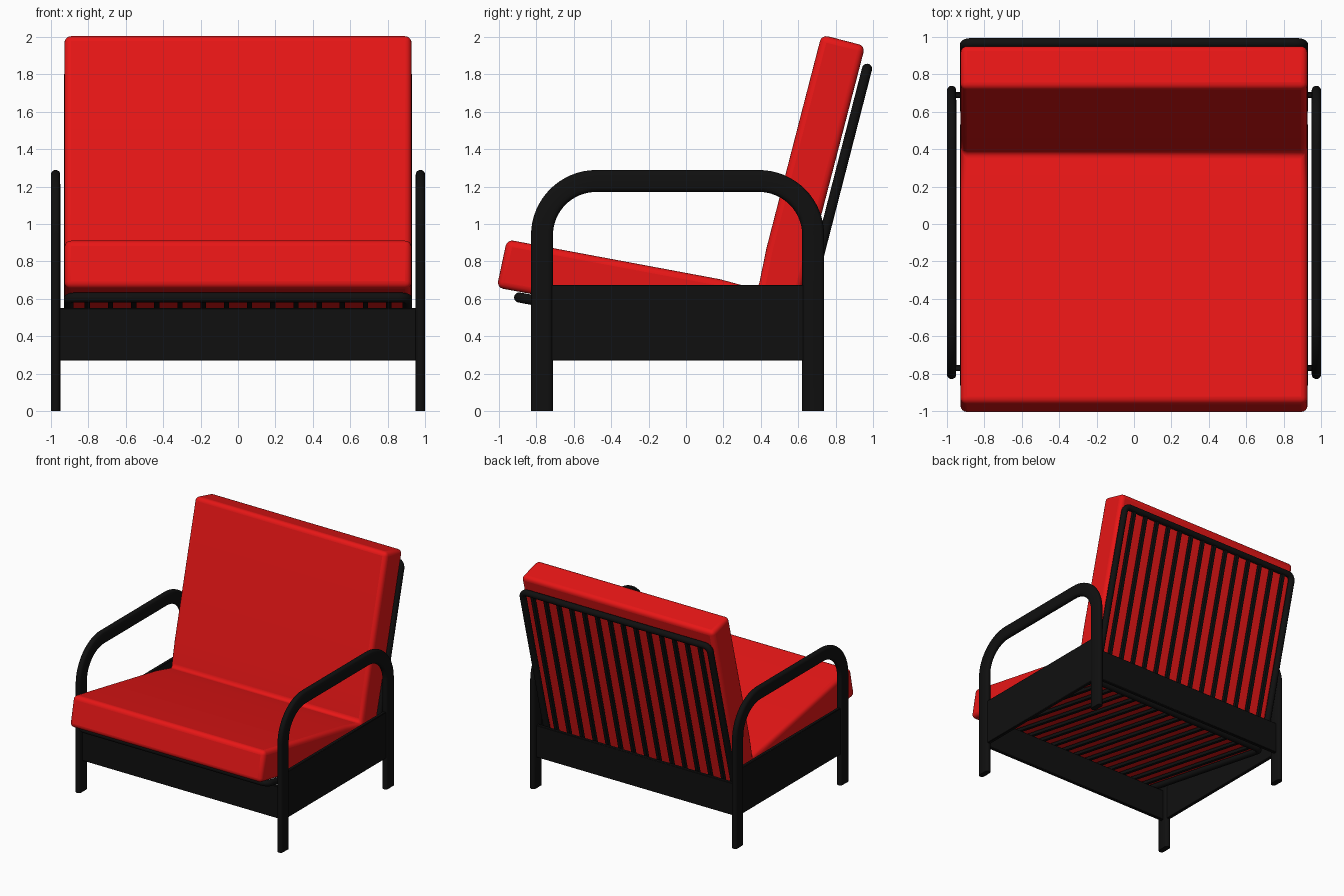
import bpy, bmesh, math
from mathutils import Vector as V

if "Cube" in bpy.data.objects:
    bpy.data.objects.remove(bpy.data.objects["Cube"])

def material(name, rgb):
    m = bpy.data.materials.new(name)
    m.diffuse_color = (*rgb, 1)
    m.use_nodes = True
    m.node_tree.nodes["Principled BSDF"].inputs["Base Color"].default_value = m.diffuse_color
    return m

RED = material("red_fabric", (0.8, 0.008, 0.008))
BLACK = material("black_metal", (0.005, 0.005, 0.005))

def finish(name, bm, mat, bevel=0, segs=2):
    bmesh.ops.recalc_face_normals(bm, faces=bm.faces[:])
    me = bpy.data.meshes.new(name)
    bm.to_mesh(me)
    bm.free()
    ob = bpy.data.objects.new(name, me)
    bpy.context.collection.objects.link(ob)
    me.materials.append(mat)
    if bevel:
        b = ob.modifiers.new("bevel", 'BEVEL')
        b.width, b.segments = bevel, segs
        b.limit_method, b.angle_limit = 'ANGLE', math.radians(40)
    bpy.ops.object.select_all(action='DESELECT')
    ob.select_set(True)
    bpy.context.view_layer.objects.active = ob
    bpy.ops.object.shade_smooth_by_angle(angle=math.radians(35))
    return ob

def box(name, center, size, mat=BLACK):
    bm = bmesh.new()
    bmesh.ops.create_cube(bm, size=1)
    for v in bm.verts:
        v.co = V([c * s for c, s in zip(v.co, size)]) + V(center)
    return finish(name, bm, mat, 0.004, 1)

def rounded(corners, r, closed, steps=10):
    """Polyline with its square corners filleted."""
    out, n = [], len(corners)
    for i, p in enumerate(corners):
        if not closed and i in (0, n - 1):
            out.append(p)
            continue
        d1 = (corners[i - 1] - p).normalized()
        d2 = (corners[(i + 1) % n] - p).normalized()
        for k in range(steps + 1):
            t = math.pi / 2 * k / steps
            out.append(p + (d1 + d2) * r - (d2 * math.cos(t) + d1 * math.sin(t)) * r)
    return out

def sweep(name, path, normal, a, b, closed):
    """Stadium section (a in plane, b along normal) along a planar path."""
    bm, rings, n = bmesh.new(), [], len(path)
    for i, p in enumerate(path):
        t = V((0, 0, 0))
        if closed or i > 0:
            t += (p - path[i - 1]).normalized()
        if closed or i < n - 1:
            t += (path[(i + 1) % n] - p).normalized()
        side = t.normalized().cross(normal)
        ring = []
        for k in range(18):
            ang = 2 * math.pi * (k + 0.5) / 18
            c = math.cos(ang)
            u = math.copysign(a - b, c) + b * c
            ring.append(bm.verts.new(p + side * u + normal * b * math.sin(ang)))
        rings.append(ring)
    for i in range(n if closed else n - 1):
        r0, r1 = rings[i], rings[(i + 1) % n]
        for k in range(18):
            j = (k + 1) % 18
            bm.faces.new((r0[k], r0[j], r1[j], r1[k]))
    if not closed:
        bm.faces.new(rings[0])
        bm.faces.new(rings[-1])
    return finish(name, bm, BLACK)

# Side frames: legs and armrest bent from one flat bar, with a panel between
for s, side in ((-1, "left"), (1, "right")):
    x = 0.975 * s
    pts = [V((x, -0.77, 0)), V((x, -0.77, 1.23)), V((x, 0.68, 1.23)), V((x, 0.68, 0))]
    sweep(side + "_leg_armrest", rounded(pts, 0.29, False, 16), V((1, 0, 0)), 0.059, 0.025, False)
    box(side + "_panel", (x, -0.045, 0.472), (0.03, 1.36, 0.405))

# Cross rails
box("front_rail", (0, -0.77, 0.41), (1.93, 0.03, 0.28))
box("back_rail", (0, 0.69, 0.41), (1.93, 0.03, 0.28))

def slatted_frame(name, start, end):
    """Rounded tube frame between two (y, z) points, filled with slats."""
    p, q = V((0, *start)), V((0, *end))
    normal = V((1, 0, 0)).cross((q - p).normalized())
    w = V((0.905, 0, 0))
    sweep(name + "_frame", rounded([p - w, p + w, q + w, q - w], 0.05, True, 6),
          normal, 0.0271, 0.027, True)
    bm = bmesh.new()
    hw, hd = 0.014, normal * 0.014
    for i in range(14):
        x = V((-0.806 + 0.124 * i, 0, 0))
        ends = []
        for e in (p, q):
            ends.append([bm.verts.new(e + x + V((sx * hw, 0, 0)) + hd * sn)
                         for sx, sn in ((-1, -1), (1, -1), (1, 1), (-1, 1))])
        for k in range(4):
            j = (k + 1) % 4
            bm.faces.new((ends[0][k], ends[0][j], ends[1][j], ends[1][k]))
        bm.faces.new(ends[0])
        bm.faces.new(ends[1])
    finish(name + "_slats", bm, BLACK)

slatted_frame("seat", (-0.892, 0.607), (0.56, 0.34))
slatted_frame("back", (0.60, 0.40), (0.968, 1.83))

# Folded mattress: side profile extruded across the width
profile = [(-0.957, 0.917), (0.18, 0.705), (0.385, 0.65), (0.43, 0.87), (0.725, 2.012),
           (0.958, 1.952), (0.69, 0.92), (0.604, 0.60), (0.56, 0.44), (0.48, 0.385), (-1.012, 0.66)]
bm = bmesh.new()
face = bm.faces.new([bm.verts.new((-0.928, y, z)) for y, z in profile])
ext = bmesh.ops.extrude_face_region(bm, geom=[face])
for v in ext["geom"]:
    if isinstance(v, bmesh.types.BMVert):
        v.co.x = 0.928
finish("mattress", bm, RED, 0.035, 4)
